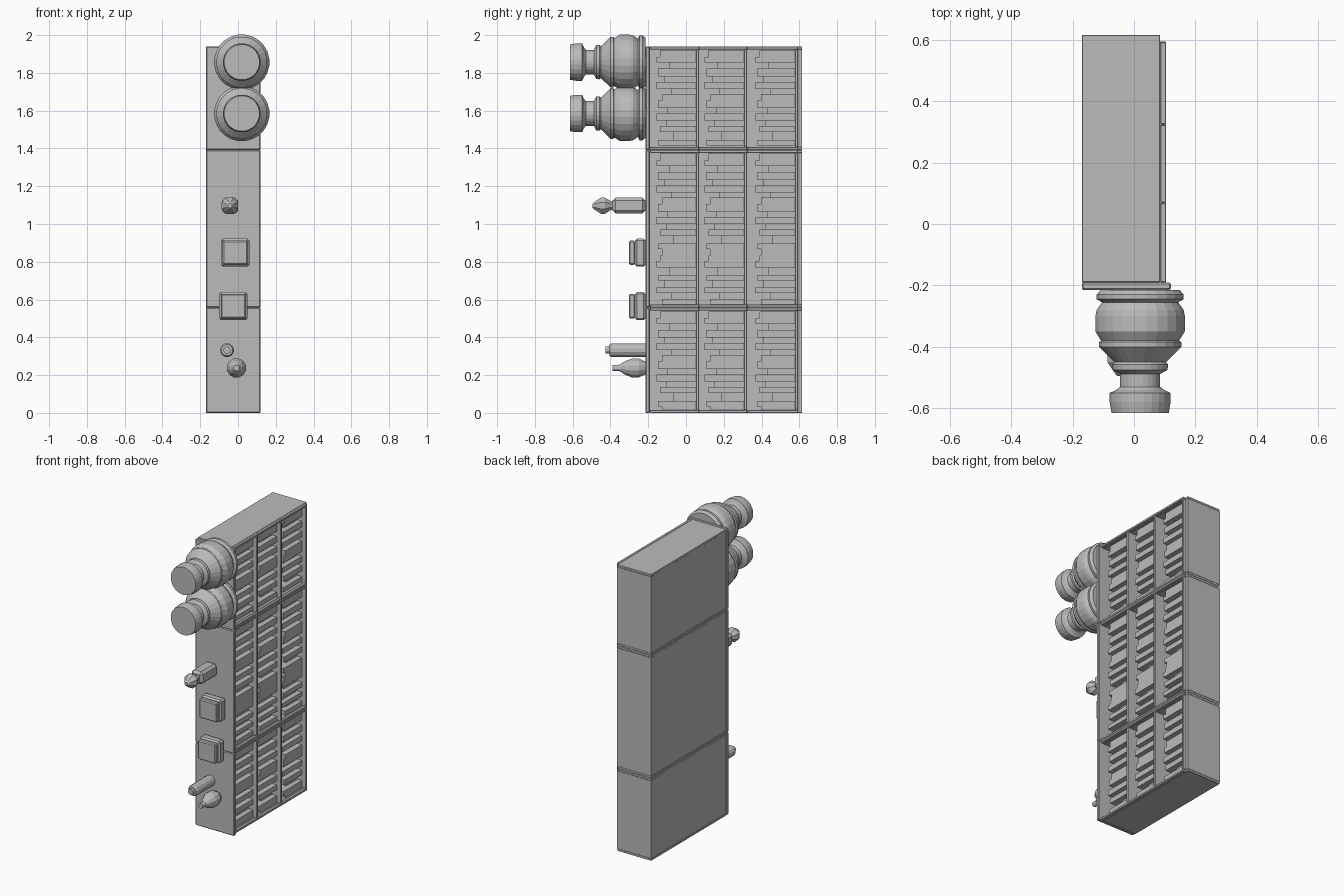
import bpy, bmesh, math
from mathutils import Matrix, Vector

if "Cube" in bpy.data.objects:
    bpy.data.objects.remove(bpy.data.objects["Cube"])

grey = bpy.data.materials.new("plain_grey")
grey.use_nodes = True
grey.diffuse_color = (0.5, 0.5, 0.5, 1)
grey.node_tree.nodes["Principled BSDF"].inputs["Base Color"].default_value = (0.5, 0.5, 0.5, 1)


def finish(name, bm, bevel=0):
    bmesh.ops.recalc_face_normals(bm, faces=bm.faces)
    mesh = bpy.data.meshes.new(name)
    bm.to_mesh(mesh)
    bm.free()
    mesh.materials.append(grey)
    ob = bpy.data.objects.new(name, mesh)
    bpy.context.collection.objects.link(ob)
    if bevel:
        mod = ob.modifiers.new("soft_edges", "BEVEL")
        mod.width = bevel
        mod.segments = 1
    return ob


def add_box(bm, x, y, z):
    """Box from three (low, high) ranges."""
    size = [r[1] - r[0] for r in (x, y, z)]
    mid = Vector([(r[0] + r[1]) / 2 for r in (x, y, z)])
    bmesh.ops.create_cube(bm, size=1, matrix=Matrix.Translation(mid) @ Matrix.Diagonal((*size, 1)))


def box(name, x, y, z, bevel=0):
    bm = bmesh.new()
    add_box(bm, x, y, z)
    return finish(name, bm, bevel)


def lathe(name, x, z, profile, sides):
    """Turned shape along y from (y, radius) pairs, closed at both ends."""
    bm = bmesh.new()
    rings = []
    for y, r in profile:
        angles = [2 * math.pi * (i + 0.5) / sides for i in range(sides)]
        rings.append([bm.verts.new((x + r * math.cos(a), y, z + r * math.sin(a))) for a in angles])
    for a, b in zip(rings, rings[1:]):
        for i in range(sides):
            j = (i + 1) % sides
            bm.faces.new((a[i], a[j], b[j], b[i]))
    bm.faces.new(rings[0])
    bm.faces.new(rings[-1])
    return finish(name, bm)


# Cabinet proportions: it lies on its end, with its shelves stacked along y
BACK, FACE, TRIM = -0.17, 0.085, 0.105
TOP, BASE, T = -0.19, 0.615, 0.016
SHELVES = (0.053, 0.308, 0.578)
BAYS = {"lower": (0, 0.558), "middle": (0.558, 1.392), "upper": (1.392, 1.94)}
HEIGHTS = (.19, .21, .14, .20, .17, .21, .13, .18, .20, .15, .21, .16, .19, .12, .20, .18)
THICK = (.036, .028, .034, .04, .03)

for bay, (z0, z1) in BAYS.items():
    inner = (z0 + T, z1 - T)
    box(bay + "_back_panel", (BACK + 0.002, BACK + 0.02), (TOP, BASE - 0.002), inner)
    box(bay + "_top_board", (BACK, 0.12), (-0.215, TOP), (z0, z1), 0.005)
    box(bay + "_plinth", (BACK, FACE), (0.578, BASE), inner)

    # End boards and their raised front edging, one piece per shelf
    for side, z in (("first", (z0, inner[0])), ("second", (inner[1], z1))):
        box(f"{bay}_{side}_end_board", (BACK, FACE), (TOP, BASE), z, 0.002)
        start = TOP
        for i, shelf in enumerate(SHELVES):
            end = shelf + T
            box(f"{bay}_{side}_edging_{i}", (FACE, TRIM), (start, end - 0.001), z, 0.003)
            start = end

    # Shelves, each carrying a row of books
    for i, shelf in enumerate(SHELVES):
        box(f"{bay}_shelf_{i}", (BACK + 0.01, TRIM), (shelf, shelf + T), inner, 0.003)
        books = bmesh.new()
        z, n = inner[1] - 0.004, 0
        while z > inner[0] + 0.015:
            low = max(z - THICK[n % len(THICK)], inner[0])
            height = HEIGHTS[n % len(HEIGHTS)]
            front = 0.075 if height > 0.175 else 0.04
            add_box(books, (BACK + 0.02, front), (shelf - height, shelf), (low, z))
            z, n = low, n + 1
        finish(f"{bay}_books_{i}", books)

# Two large urns
URN = ((-.215, .13), (-.23, .143), (-.245, .143), (-.255, .125), (-.28, .143), (-.30, .147),
       (-.35, .147), (-.38, .128), (-.385, .135), (-.40, .135), (-.45, .085), (-.458, .092),
       (-.475, .09), (-.488, .066), (-.53, .066), (-.54, .078), (-.55, .1), (-.58, .1), (-.615, .094))
for i, z in enumerate((1.585, 1.857)):
    lathe(f"urn_{i}", 0.02, z, URN, 24)

# Square decanter with a faceted stopper
box("decanter_body", (-0.085, 0.0), (-0.388, -0.215), (1.055, 1.14), 0.016)
lathe("decanter_stopper", -0.043, 1.097,
      ((-.385, .026), (-.40, .026), (-.43, .047), (-.45, .047), (-.485, .022), (-.495, .012)), 8)

# Two lidded boxes
for i, (x, z) in enumerate(((-0.025, 0.565), (-0.015, 0.848))):
    box(f"casket_body_{i}", (x - .075, x + .075), (-.27, -.215), (z - .074, z + .074), 0.01)
    box(f"casket_lid_{i}", (x - .066, x + .066), (-.302, -.27), (z - .064, z + .064), 0.006)

# Slim bottle and round flask
lathe("slim_bottle", -0.058, 0.332,
      ((-.215, .037), (-.395, .037), (-.405, .03), (-.406, .019), (-.425, .019)), 12)
lathe("round_flask", -0.008, 0.238,
      ((-.215, .035), (-.25, .052), (-.285, .052), (-.325, .036), (-.347, .02), (-.355, .017),
       (-.39, .017)), 12)
